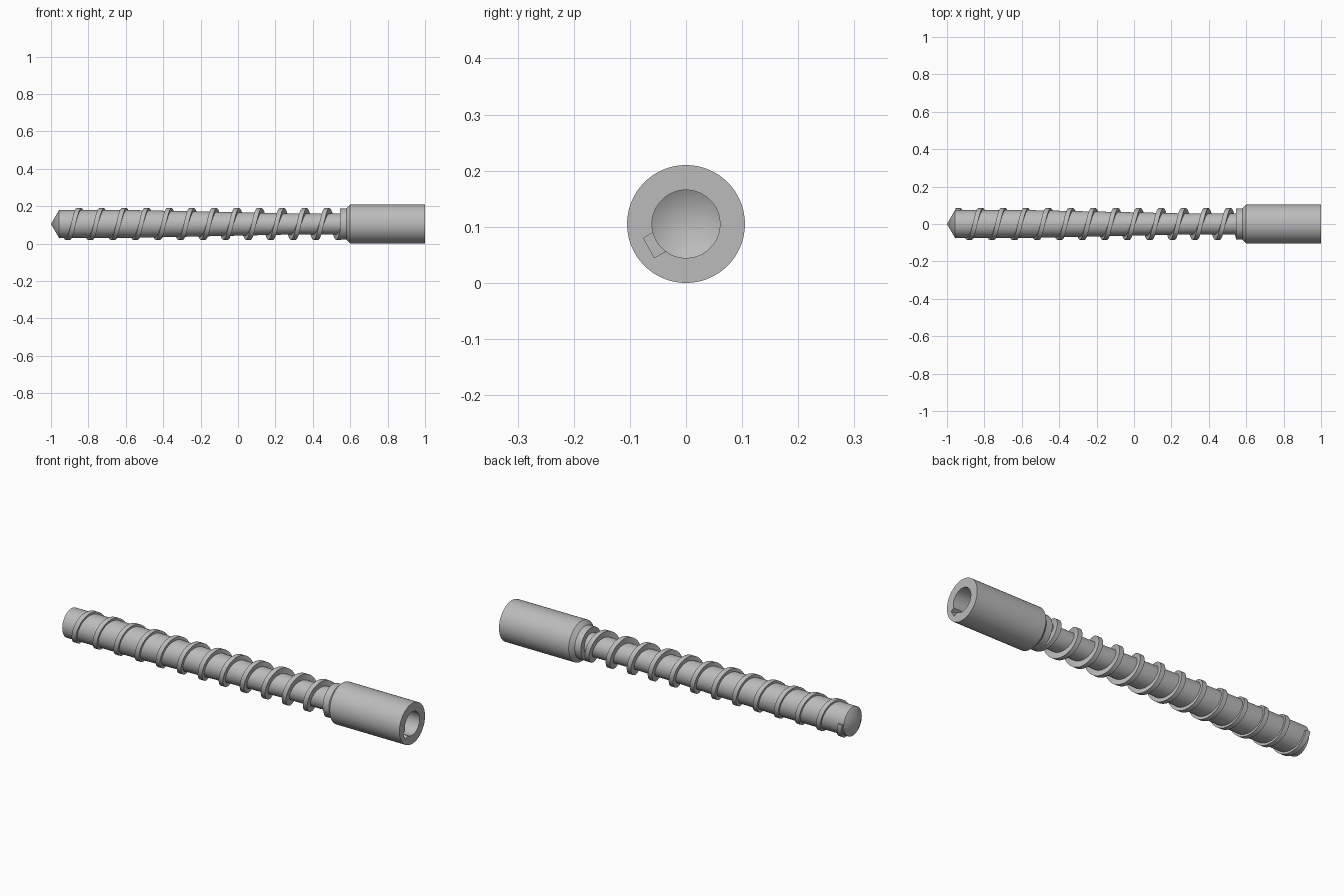
import bpy, bmesh, math
from mathutils import Vector, Matrix

if "Cube" in bpy.data.objects:
    bpy.data.objects.remove(bpy.data.objects["Cube"])

ZC = 0.105            # height of the screw axis
PITCH = 0.1206

steel = bpy.data.materials.new("steel_grey")
steel.diffuse_color = (0.5, 0.5, 0.5, 1)
steel.use_nodes = True
steel.node_tree.nodes["Principled BSDF"].inputs["Base Color"].default_value = steel.diffuse_color


def finish(name, bm, smooth=True):
    bmesh.ops.recalc_face_normals(bm, faces=bm.faces)
    me = bpy.data.meshes.new(name)
    bm.to_mesh(me)
    bm.free()
    me.materials.append(steel)
    ob = bpy.data.objects.new(name, me)
    bpy.context.collection.objects.link(ob)
    ob.location.z = ZC
    if smooth:
        bpy.ops.object.select_all(action='DESELECT')
        ob.select_set(True)
        bpy.context.view_layer.objects.active = ob
        bpy.ops.object.shade_smooth_by_angle(angle=math.radians(25))
    return ob


def lathe(name, profile, steps=96):
    """Revolve (x, radius) points around the x axis."""
    bm = bmesh.new()
    vs = [bm.verts.new((x, 0, r)) for x, r in profile]
    es = [bm.edges.new(p) for p in zip(vs, vs[1:])]
    bmesh.ops.spin(bm, geom=vs + es, cent=(0, 0, 0), axis=(1, 0, 0),
                   angle=2 * math.pi, steps=steps)
    bmesh.ops.remove_doubles(bm, verts=bm.verts, dist=1e-5)
    return finish(name, bm)


# tapered core with pointed tip
lathe("screw_core", [(-1, 0), (-0.957, 0.074), (-0.55, 0.074),
                     (0.3, 0.056), (0.56, 0.056), (0.56, 0)])

# drive shank: collar, chamfer, body and blind bore with conical end
shank = lathe("drive_shank", [(0.545, 0), (0.545, 0.084), (0.58, 0.084), (0.6, 0.105),
                              (1, 0.105), (1, 0.0605), (0.72, 0.0605), (0.685, 0)])

# keyway cut beside the bore
bm = bmesh.new()
bmesh.ops.create_cube(bm, size=1)
bmesh.ops.scale(bm, vec=(0.4, 0.0485, 0.04), verts=bm.verts)
bmesh.ops.translate(bm, vec=(0.95, 0.05425, 0.0045), verts=bm.verts)
bmesh.ops.rotate(bm, cent=(0, 0, 0), matrix=Matrix.Rotation(math.radians(209.5), 3, 'X'),
                 verts=bm.verts)
cutter = finish("keyway_cutter", bm, False)
cutter.hide_render = True
cutter.hide_set(True)
cut = shank.modifiers.new("keyway", 'BOOLEAN')
cut.operation = 'DIFFERENCE'
cut.solver = 'EXACT'
cut.object = cutter
bpy.context.view_layer.objects.active = shank
bpy.ops.object.modifier_apply(modifier="keyway")
bpy.data.objects.remove(cutter)

# helical flight: rectangular section swept along the core
bm = bmesh.new()
x0, x1, half = -0.943, 0.56, 0.0125
n = int((x1 - x0) / PITCH * 64)
prev = None
for i in range(n + 1):
    x = x0 + (x1 - x0) * i / n
    a = math.pi / 2 - 2 * math.pi * (x + 0.85) / PITCH
    ring = [bm.verts.new((x + dx, r * math.cos(a), r * math.sin(a)))
            for dx, r in ((-half, 0.045), (-half, 0.0845), (half, 0.0845), (half, 0.045))]
    if prev:
        for k in range(4):
            j = (k + 1) % 4
            bm.faces.new((prev[k], prev[j], ring[j], ring[k]))
    if i in (0, n):
        bm.faces.new(ring)
    prev = ring
finish("helical_flight", bm)
